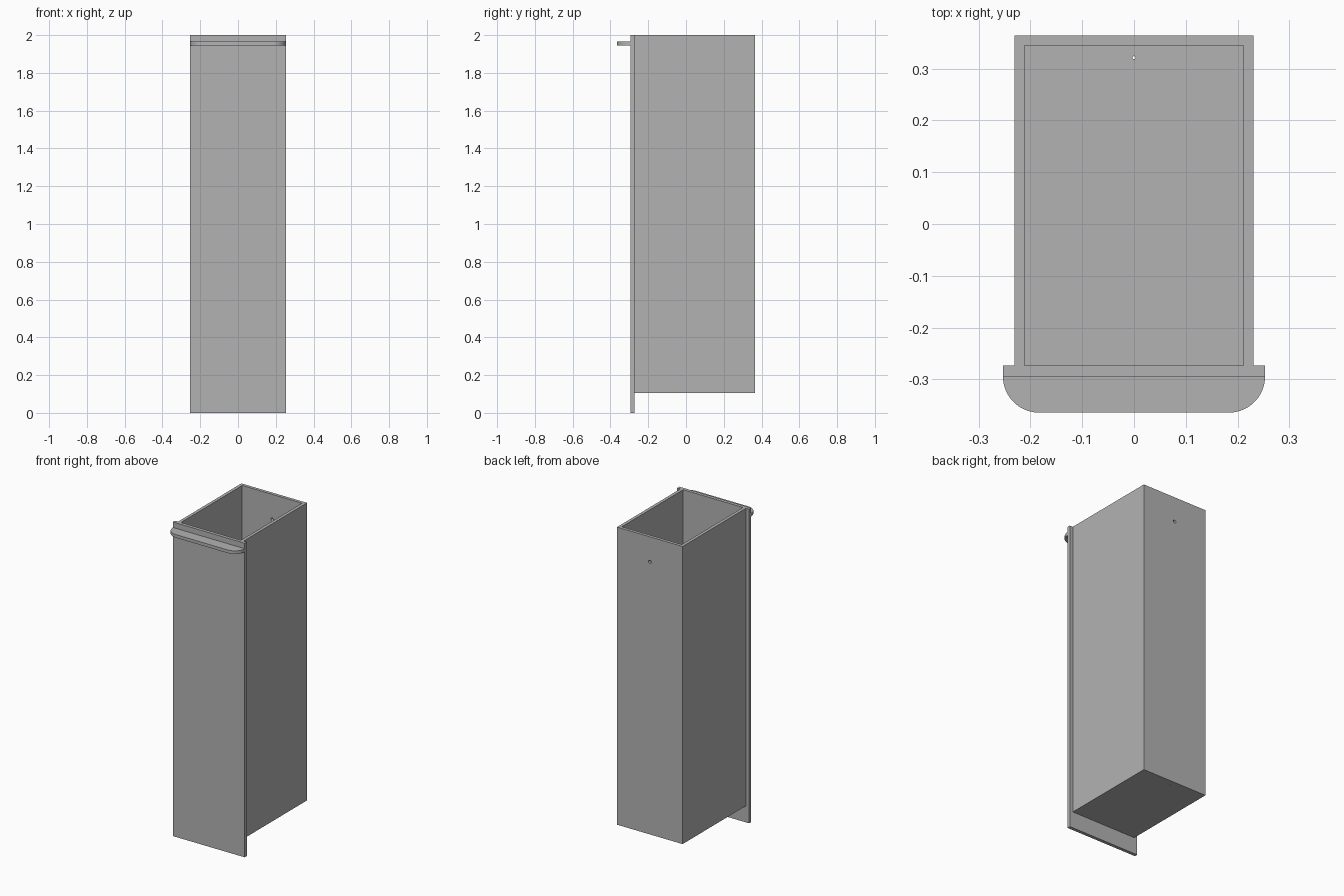
import bpy, bmesh, math
from mathutils import Matrix

cube = bpy.data.objects.get("Cube")
if cube:
    bpy.data.objects.remove(cube, do_unlink=True)

GREY = (0.45, 0.45, 0.45, 1)
mat = bpy.data.materials.new("plain grey")
mat.use_nodes = True
mat.diffuse_color = GREY
mat.node_tree.nodes["Principled BSDF"].inputs["Base Color"].default_value = GREY


def make_object(name, bm):
    bmesh.ops.recalc_face_normals(bm, faces=bm.faces)
    mesh = bpy.data.meshes.new(name)
    bm.to_mesh(mesh)
    bm.free()
    mesh.materials.append(mat)
    obj = bpy.data.objects.new(name, mesh)
    bpy.context.collection.objects.link(obj)
    return obj


def box(name, x, y0, y1, z0, z1):
    """Box spanning -x..x, y0..y1, z0..z1."""
    bm = bmesh.new()
    bmesh.ops.create_cube(bm, size=1)
    bmesh.ops.scale(bm, verts=bm.verts, vec=(2 * x, y1 - y0, z1 - z0))
    bmesh.ops.translate(bm, verts=bm.verts, vec=(0, (y0 + y1) / 2, (z0 + z1) / 2))
    return make_object(name, bm)


def drill(name, radius, location, tilt):
    bm = bmesh.new()
    matrix = Matrix.Translation(location) @ Matrix.Rotation(tilt, 4, 'X')
    bmesh.ops.create_cone(bm, cap_ends=True, segments=24, radius1=radius,
                          radius2=radius, depth=0.1, matrix=matrix)
    return make_object(name, bm)


def cut(target, cutter):
    cutter.hide_render = True
    mod = target.modifiers.new("cut", 'BOOLEAN')
    mod.operation = 'DIFFERENCE'
    mod.solver = 'EXACT'
    mod.object = cutter
    bpy.context.view_layer.objects.active = target
    bpy.ops.object.modifier_apply(modifier=mod.name)
    bpy.data.objects.remove(cutter, do_unlink=True)


BACK, JOINT, FRONT, TIP = 0.364, -0.273, -0.294, -0.364
BASE, TOP, WALL = 0.105, 2.0, 0.02
HALF_BODY, HALF_PANEL = 0.231, 0.253

# Front panel, which also closes the front of the bin
box("front_panel", HALF_PANEL, FRONT, JOINT, 0, TOP)

# Open-topped bin with a hole in the back wall and a small drain in the floor
body = box("bin_body", HALF_BODY, JOINT, BACK, BASE, TOP)
cut(body, box("cavity", HALF_BODY - WALL, JOINT - WALL, BACK - WALL,
              BASE + WALL, TOP + WALL))
cut(body, drill("back_hole", 0.01, (0, BACK - WALL / 2, 1.84), math.pi / 2))
cut(body, drill("drain_hole", 0.003, (0, 0.321, BASE + WALL / 2), 0))

# Thin pull handle with rounded front corners
radius = FRONT - TIP
right_arc = [(HALF_PANEL - radius + radius * math.cos(a), FRONT - radius * math.sin(a))
             for a in (math.pi / 2 * i / 16 for i in range(17))]
outline = right_arc + [(-x, y) for x, y in reversed(right_arc)]
bm = bmesh.new()
face = bm.faces.new([bm.verts.new((x, y, 1.945)) for x, y in outline])
extruded = bmesh.ops.extrude_face_region(bm, geom=[face])
bmesh.ops.translate(bm, vec=(0, 0, 0.02),
                    verts=[v for v in extruded["geom"] if isinstance(v, bmesh.types.BMVert)])
handle = make_object("pull_handle", bm)

# Smooth the curved surfaces while keeping hard edges
bpy.ops.object.select_all(action='DESELECT')
for obj in (body, handle):
    obj.select_set(True)
bpy.context.view_layer.objects.active = handle
bpy.ops.object.shade_smooth_by_angle(angle=math.radians(30))
